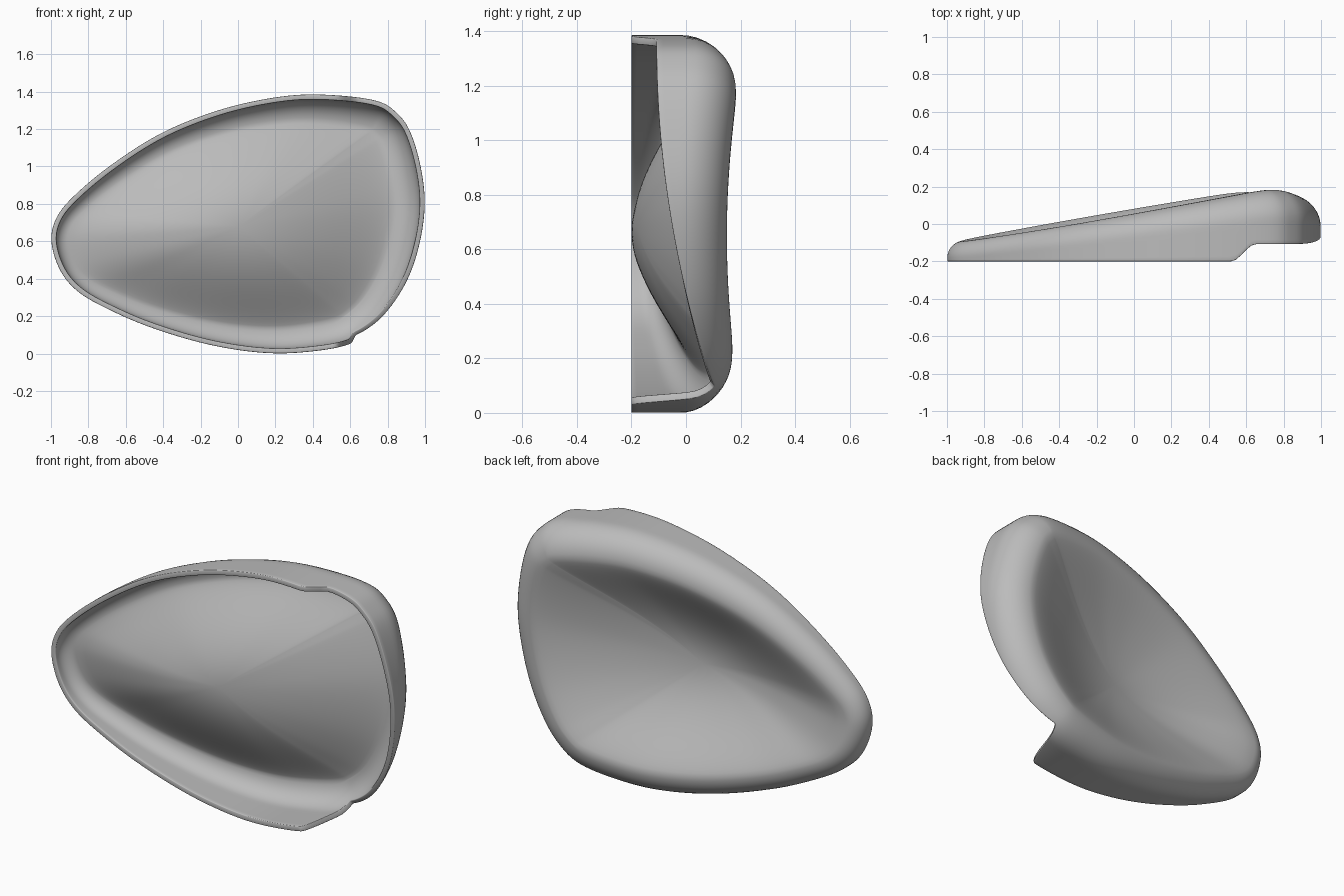
import bpy, bmesh, math
from mathutils import Vector

cube = bpy.data.objects.get("Cube")
if cube:
    bpy.data.objects.remove(cube, do_unlink=True)

# Rounded teardrop outline in x, z, clockwise from the narrow tip
OUTLINE = [(-1, .6), (-.97, .73), (-.875, .845), (-.69, 1), (-.42, 1.175), (-.125, 1.295),
           (.14, 1.36), (.4, 1.387), (.73, 1.357), (.85, 1.285), (.92, 1.19), (.975, 1.01),
           (1, .805), (.972, .59), (.905, .385), (.8, .21), (.7, .11), (.6, .05),
           (.43, .015), (.17, 0), (-.15, .045), (-.47, .14), (-.69, .235), (-.85, .325),
           (-.95, .44)]
CENTER = Vector((0, .68))
STEPS, WALL_RINGS, DISH_RINGS = 12, 16, 28
DISH_DEPTH = .22
THICKNESS = .027


def smooth_loop(points):
    """Closed spline through the points, relaxed a little."""
    pts = [Vector(p) for p in points]
    n, out = len(pts), []
    for i in range(n):
        a, b, c, d = (pts[(i + j) % n] for j in (-1, 0, 1, 2))
        for s in range(STEPS):
            t = s / STEPS
            out.append(.5 * (2 * b + (c - a) * t + (2 * a - 5 * b + 4 * c - d) * t ** 2
                             + (3 * b - a - 3 * c + d) * t ** 3))
    for _ in range(16):
        out = [(out[i - 1] + 2 * p + out[(i + 1) % len(out)]) / 4 for i, p in enumerate(out)]
    return out


def back_plane(x, z):
    """Tilted plane the back ridge lies on."""
    k = z / 1.4
    return (.085 + .165 * x) * (1 - k) + (.05 + .19 * x) * k


def ridge(x, z):
    """Ridge height, levelling off softly at the wide end."""
    cap = .15 + .15 * (z - .65) ** 2
    k = .012
    return -k * math.log(math.exp(-back_plane(x, z) / k) + math.exp(-cap / k))


def front_edge(x, z):
    """Open rim: flat, then stepped back at the wide end."""
    t = min(max((x - .52) / .13, 0), 1)
    t = t * t * (3 - 2 * t)
    return -.2 * (1 - t) + t * (.13 * (1.35 - z) ** 2 - .108)


# Shell: side wall, rounded shoulder, then the dished back
loop = smooth_loop(OUTLINE)
count = len(loop)
columns = []
for i, p in enumerate(loop):
    tangent = (loop[(i + 1) % count] - loop[i - 1]).normalized()
    inward = Vector((tangent.y, -tangent.x))
    radius = .13 + .04 * p.x
    crest_at = p + inward * radius
    crest, front = ridge(*crest_at), front_edge(*p)
    start = crest - radius
    wall = max(0, start - front)
    a0 = math.asin(min(max((front - start) / radius, 0), .95))
    length = wall + radius * (math.pi / 2 - a0)
    column = []
    for k in range(WALL_RINGS + 1):
        s = length * k / WALL_RINGS
        if s < wall:
            q, y = p, front + s
        else:
            a = a0 + (s - wall) / radius
            q = p + inward * radius * (1 - math.cos(a))
            y = start + radius * math.sin(a)
        column.append((q.x, y, q.y))
    lift = crest - back_plane(*crest_at)
    for k in range(1, DISH_RINGS):
        u = 1 - k / DISH_RINGS
        q = CENTER.lerp(crest_at, u)
        y = back_plane(*q) + lift * u * u - DISH_DEPTH * (1 - u * u) ** 1.4
        column.append((q.x, y, q.y))
    columns.append(column)

bm = bmesh.new()
grid = [[bm.verts.new(co) for co in column] for column in columns]
apex = bm.verts.new((CENTER.x, back_plane(*CENTER) - DISH_DEPTH, CENTER.y))
for i in range(count):
    a, b = grid[i], grid[(i + 1) % count]
    for k in range(len(a) - 1):
        bm.faces.new((a[k], b[k], b[k + 1], a[k + 1]))
    bm.faces.new((a[-1], b[-1], apex))
mesh = bpy.data.meshes.new("dished_shell")
bm.to_mesh(mesh)
bm.free()
shell = bpy.data.objects.new("dished_shell", mesh)
bpy.context.collection.objects.link(shell)

# Plain grey material
grey = bpy.data.materials.new("plain_grey")
grey.use_nodes = True
colour = (.5, .5, .5, 1)
grey.diffuse_color = colour
grey.node_tree.nodes["Principled BSDF"].inputs["Base Color"].default_value = colour
mesh.materials.append(grey)

# Wall thickness and softened rim
solid = shell.modifiers.new("thickness", "SOLIDIFY")
solid.thickness = THICKNESS
solid.offset = -1
bevel = shell.modifiers.new("soft_rim", "BEVEL")
bevel.width = .006
bevel.segments = 2
bevel.limit_method = "ANGLE"
bevel.angle_limit = math.radians(50)

bpy.ops.object.select_all(action="DESELECT")
shell.select_set(True)
bpy.context.view_layer.objects.active = shell
bpy.ops.object.shade_smooth_by_angle(angle=math.radians(40))
